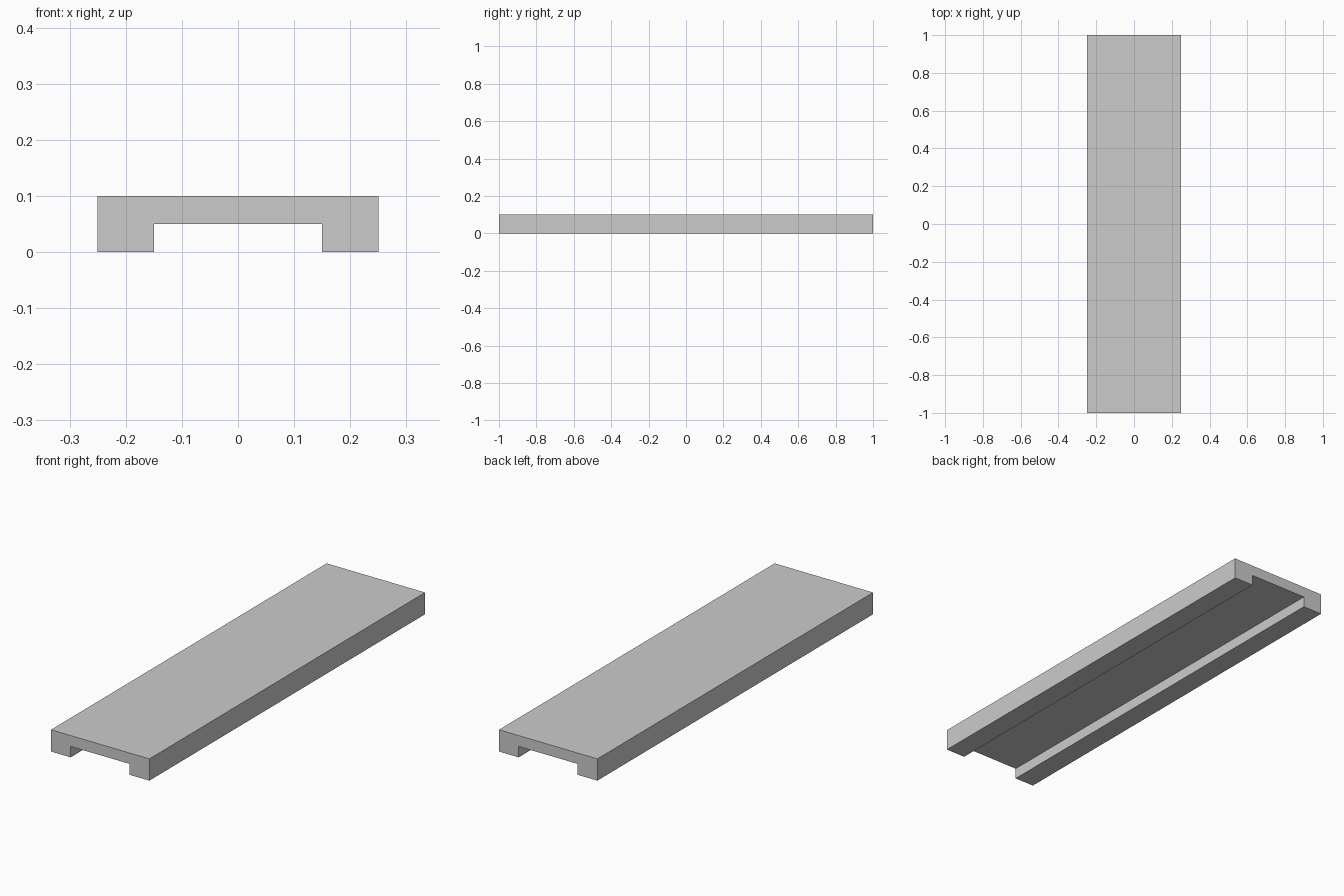
import bpy
import bmesh

if "Cube" in bpy.data.objects:
    bpy.data.objects.remove(bpy.data.objects["Cube"])

LENGTH = 2.0
HALF_WIDTH, INNER_HALF = 0.25, 0.15
HEIGHT, CHANNEL_HEIGHT = 0.10, 0.05

# Channel cross-section: right half, mirrored to the left
right = [(INNER_HALF, CHANNEL_HEIGHT), (INNER_HALF, 0),
         (HALF_WIDTH, 0), (HALF_WIDTH, HEIGHT)]
profile = right + [(-x, z) for x, z in reversed(right)]

# Sweep the section from front to back
bm = bmesh.new()
section = bm.faces.new([bm.verts.new((x, -LENGTH / 2, z)) for x, z in profile])
swept = bmesh.ops.extrude_face_region(bm, geom=[section])
bmesh.ops.translate(bm, vec=(0, LENGTH, 0),
                    verts=[g for g in swept["geom"] if isinstance(g, bmesh.types.BMVert)])
bmesh.ops.recalc_face_normals(bm, faces=bm.faces)

mesh = bpy.data.meshes.new("channel_plank")
bm.to_mesh(mesh)
bm.free()
plank = bpy.data.objects.new("channel_plank", mesh)
bpy.context.collection.objects.link(plank)
